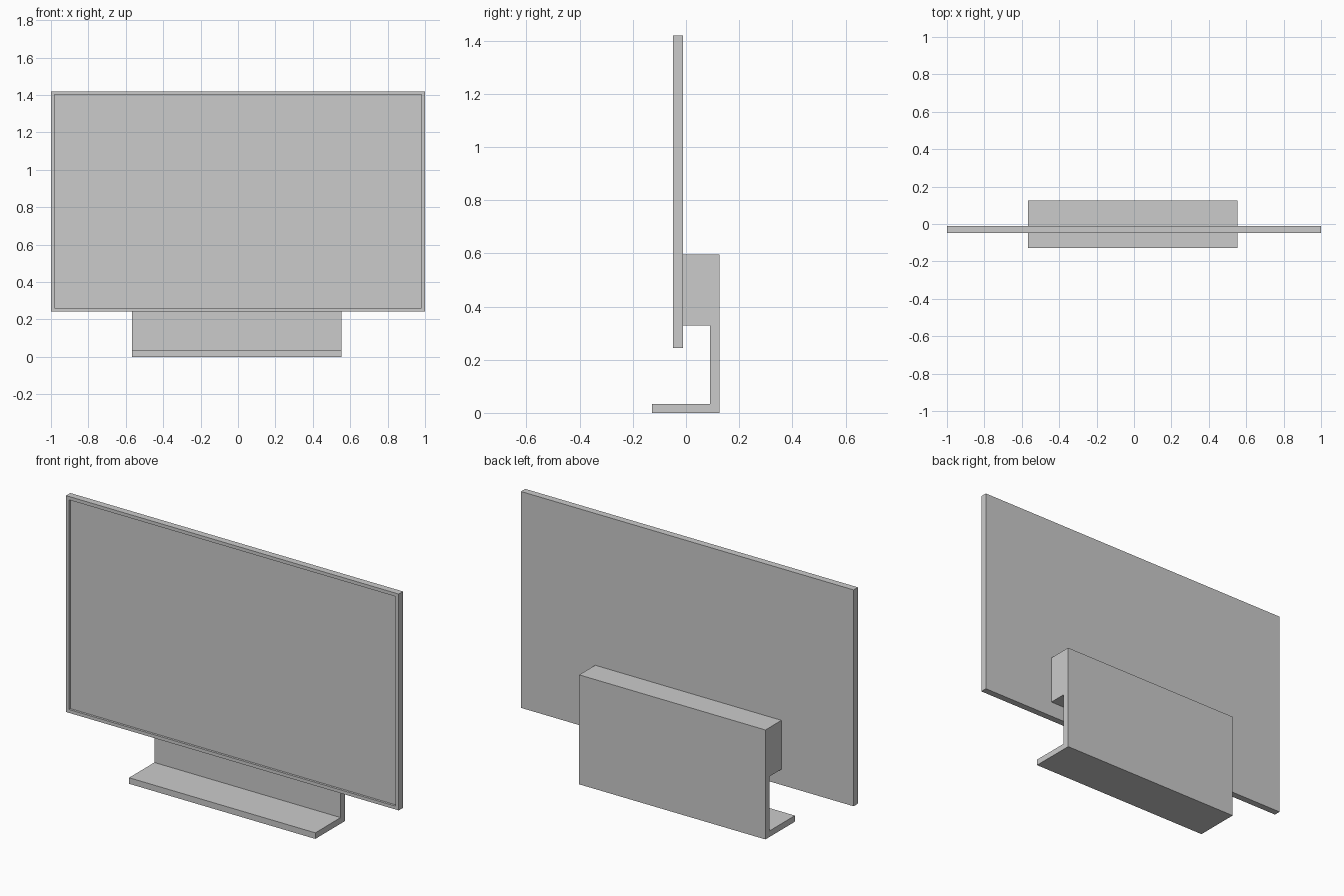
import bpy, bmesh

if "Cube" in bpy.data.objects:
    bpy.data.objects.remove(bpy.data.objects["Cube"])


def make_object(name, bm):
    bmesh.ops.recalc_face_normals(bm, faces=bm.faces)
    mesh = bpy.data.meshes.new(name)
    bm.to_mesh(mesh)
    bm.free()
    obj = bpy.data.objects.new(name, mesh)
    bpy.context.collection.objects.link(obj)
    return obj


def extrude_face(bm, points, offset):
    face = bm.faces.new([bm.verts.new(p) for p in points])
    geom = bmesh.ops.extrude_face_region(bm, geom=[face])["geom"]
    verts = [g for g in geom if isinstance(g, bmesh.types.BMVert)]
    bmesh.ops.translate(bm, verts=verts, vec=offset)


# Screen panel: thin slab with a shallow recess inside the front bezel
FRONT, BACK, RECESS = -0.048, -0.011, 0.012
bm = bmesh.new()
corners = [(-1, 0.244), (1, 0.244), (1, 1.42), (-1, 1.42)]
extrude_face(bm, [(x, BACK, z) for x, z in corners], (0, FRONT - BACK, 0))
bm.normal_update()
front = min(bm.faces, key=lambda f: f.calc_center_median().y)
bmesh.ops.inset_region(bm, faces=[front], thickness=0.026)
bmesh.ops.recalc_face_normals(bm, faces=bm.faces)
geom = bmesh.ops.extrude_face_region(bm, geom=[front])["geom"]
verts = [g for g in geom if isinstance(g, bmesh.types.BMVert)]
bmesh.ops.translate(bm, verts=verts, vec=(0, RECESS, 0))
if front.is_valid:
    bmesh.ops.delete(bm, geom=[front], context='FACES_ONLY')
make_object("screen_panel", bm)

# Stand: bent profile (foot, upright, mounting block) swept along x
profile = [(-0.127, 0), (0.126, 0), (0.126, 0.595), (BACK, 0.595),
           (BACK, 0.329), (0.09, 0.329), (0.09, 0.033), (-0.127, 0.033)]
bm = bmesh.new()
extrude_face(bm, [(-0.566, y, z) for y, z in profile], (1.12, 0, 0))
make_object("stand", bm)
